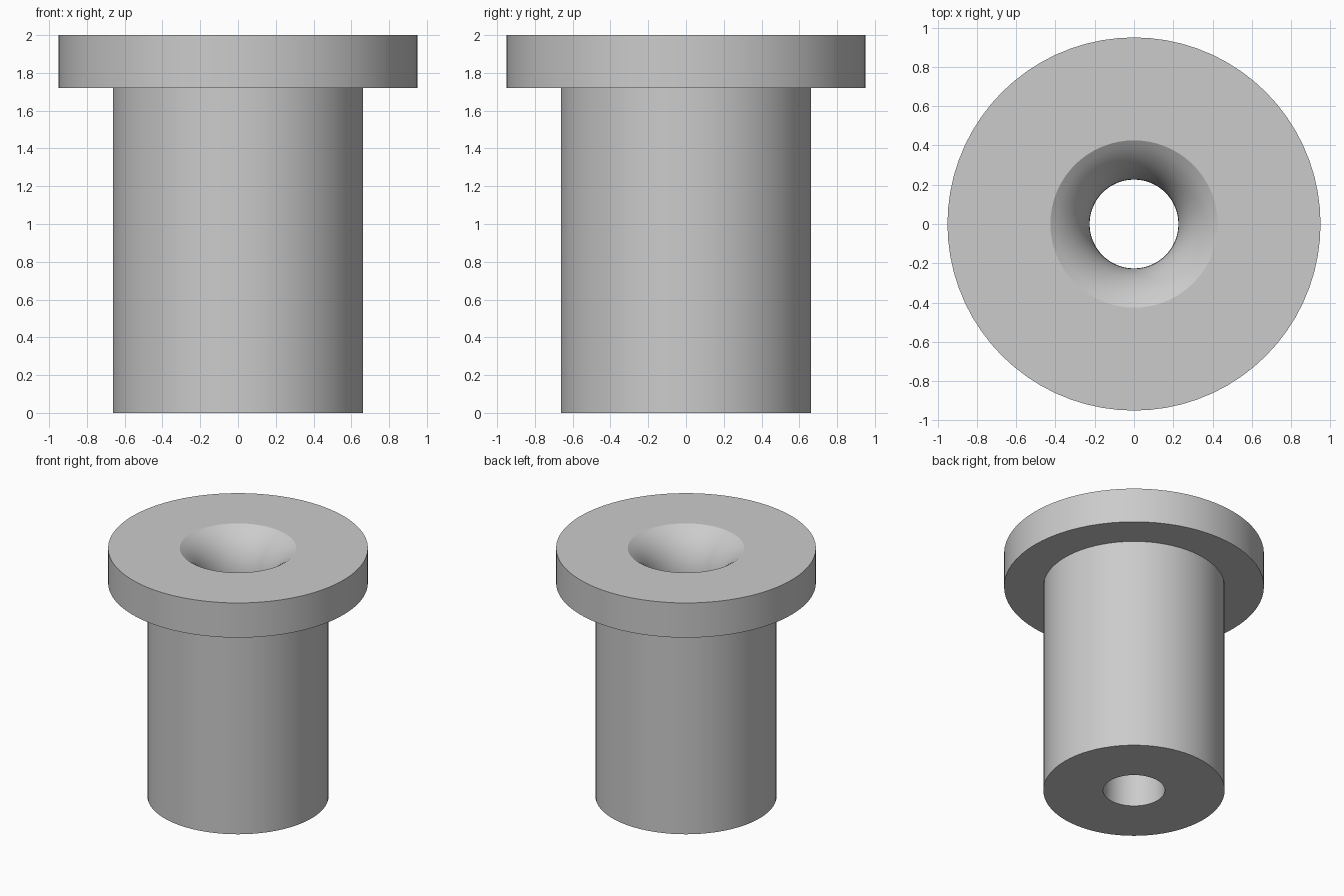
import bpy, bmesh
from math import pi, sin, cos, radians

cube = bpy.data.objects.get("Cube")
if cube:
    bpy.data.objects.remove(cube, do_unlink=True)

SIDES = 72
HEAD_R, BODY_R, BORE_R = 0.95, 0.663, 0.226
HEIGHT, HEAD_Z = 2.0, 1.72

# Plain steel grey
steel = bpy.data.materials.new("steel_grey")
steel.use_nodes = True
colour = (0.6, 0.6, 0.6, 1.0)
steel.diffuse_color = colour
steel.node_tree.nodes["Principled BSDF"].inputs["Base Color"].default_value = colour

# Rounded entry: an arc tangent to the bore that meets the top face at an angle
ARC_R, SWEEP, STEPS = 0.4, radians(60), 10
arc_z = HEIGHT - ARC_R * sin(SWEEP)
entry = []
for i in range(STEPS + 1):
    a = SWEEP * i / STEPS
    entry.append((BORE_R + ARC_R * (1 - cos(a)), arc_z + ARC_R * sin(a)))

# Closed half-section: bore, entry, flange, sleeve
profile = [(BORE_R, 0)] + entry + [
    (HEAD_R, HEIGHT), (HEAD_R, HEAD_Z), (BODY_R, HEAD_Z), (BODY_R, 0)]

# Revolve the section around z
bm = bmesh.new()
verts = [bm.verts.new((r, 0, z)) for r, z in profile]
edges = [bm.edges.new((v, verts[(i + 1) % len(verts)])) for i, v in enumerate(verts)]
bmesh.ops.spin(bm, geom=verts + edges, cent=(0, 0, 0), axis=(0, 0, 1),
               angle=2 * pi, steps=SIDES, use_duplicate=False)
bmesh.ops.remove_doubles(bm, verts=bm.verts, dist=0.0005)
bmesh.ops.recalc_face_normals(bm, faces=bm.faces)
mesh = bpy.data.meshes.new("flanged_bushing")
bm.to_mesh(mesh)
bm.free()
mesh.materials.append(steel)

bushing = bpy.data.objects.new("flanged_bushing", mesh)
bpy.context.collection.objects.link(bushing)

# Smooth round walls, sharp rims
bpy.ops.object.select_all(action="DESELECT")
bushing.select_set(True)
bpy.context.view_layer.objects.active = bushing
bpy.ops.object.shade_smooth_by_angle(angle=radians(25))
